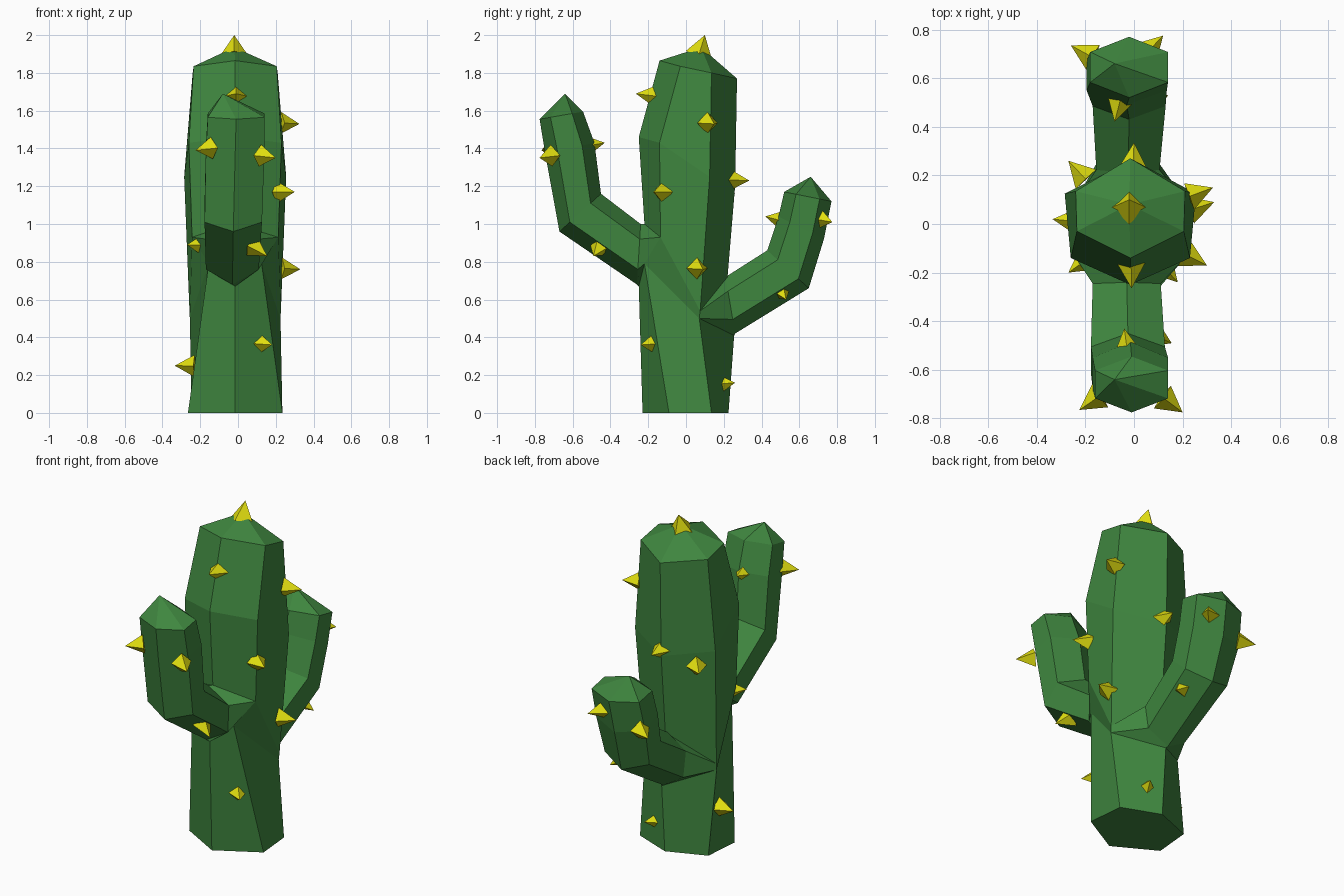
import bpy, bmesh
from math import sin, cos, pi
from mathutils import Vector
from mathutils.geometry import intersect_point_line

default = bpy.data.objects.get("Cube")
if default:
    bpy.data.objects.remove(default)


def material(name, rgb):
    mat = bpy.data.materials.new(name)
    mat.use_nodes = True
    color = (*rgb, 1)
    mat.diffuse_color = color
    mat.node_tree.nodes["Principled BSDF"].inputs["Base Color"].default_value = color
    return mat


GREEN = material("cactus green", (.05, .24, .05))
YELLOW = material("spine yellow", (.76, .74, .005))


def finish(name, bm, mat):
    bmesh.ops.recalc_face_normals(bm, faces=bm.faces)
    mesh = bpy.data.meshes.new(name)
    bm.to_mesh(mesh)
    bm.free()
    mesh.materials.append(mat)
    obj = bpy.data.objects.new(name, mesh)
    bpy.context.collection.objects.link(obj)
    return obj


body = bmesh.new()


def trunk_loop(front, front_side, back_side, back, middle=-.015):
    """Six-sided loop from its front, side and back corners, mirrored across x."""
    def corner(sign, x, y, z):
        return body.verts.new((middle + sign * x, y, z))
    return [corner(0, 0, *front), corner(1, *front_side), corner(1, *back_side),
            corner(0, 0, *back), corner(-1, *back_side), corner(-1, *front_side)]


def arm_loop(centre, half_width, tilt):
    """Regular six-sided loop; tilt is the y and z reach of its inner corner."""
    loop = []
    for k in range(6):
        a = k * pi / 3
        offset = (half_width * sin(a) / sin(pi / 3), tilt[0] * cos(a), tilt[1] * cos(a))
        loop.append(body.verts.new(Vector(centre) + Vector(offset)))
    return loop


def bridge(low, high, sides=range(6)):
    for k in sides:
        n = (k + 1) % 6
        body.faces.new((low[k], low[n], high[n], high[k]))


def close(loop, apex):
    tip = body.verts.new(apex)
    for k in range(6):
        body.faces.new((loop[k], loop[(k + 1) % 6], tip))


def axis_of(loops, apex):
    centres = [sum((v.co for v in loop), Vector()) / 6 for loop in loops]
    return centres + [Vector(apex)]


# Trunk, left open at the front and back where the arms grow out
base, lower, upper, shoulder, crown = trunk = [
    trunk_loop((-.23, 0), (.25, -.09, 0), (.23, .135, 0), (.225, 0)),
    trunk_loop((-.25, .67), (.14, -.22, .79), (.24, .07, .5), (.255, .41)),
    trunk_loop((-.22, 1), (.228, -.135, .93), (.242, .075, .54), (.22, .72)),
    trunk_loop((-.25, 1.46), (.245, -.14, 1.43), (.27, .125, 1.25), (.26, 1.2)),
    trunk_loop((-.14, 1.865), (.22, -.03, 1.835), (.225, .135, 1.8), (.27, 1.77)),
]
trunk_top = (-.02, .08, 1.935)
body.faces.new(base)
bridge(base, lower)
bridge(lower, upper, sides=(1, 4))
bridge(upper, shoulder)
bridge(shoulder, crown)
close(crown, trunk_top)


def arm(opening, rings, apex):
    loops = [opening] + [arm_loop(*ring) for ring in rings]
    for low, high in zip(loops, loops[1:]):
        bridge(low, high)
    close(loops[-1], apex)
    return axis_of(loops, apex)


# Arms grow from the trunk openings
front_axis = arm(
    [upper[0], upper[1], lower[1], lower[0], lower[5], upper[5]],
    [((-.03, -.25, .84), .14, (.01, .16)),
     ((-.025, -.56, 1.06), .152, (.11, .1)),
     ((-.015, -.615, 1.4), .155, (.13, .03)),
     ((-.01, -.66, 1.575), .15, (.115, .02))], (-.08, -.64, 1.69))
back_axis = arm(
    [upper[3], upper[2], lower[2], lower[3], lower[4], upper[4]],
    [((-.025, .235, .57), .13, (-.025, .15)),
     ((-.02, .54, .76), .15, (-.11, .1)),
     ((-.03, .61, .98), .165, (-.12, .06)),
     ((-.02, .645, 1.145), .16, (-.125, .025))], (-.08, .66, 1.25))
trunk_axis = axis_of(trunk, trunk_top)
finish("cactus_body", body, GREEN)


def nearest_on_axis(point, axis):
    found = []
    for a, b in zip(axis, axis[1:]):
        t = intersect_point_line(point, a, b)[1]
        found.append(a.lerp(b, min(max(t, 0), 1)))
    return min(found, key=lambda p: (p - point).length)


def spine(name, tip, axis, length=.105, radius=.058):
    """Four-sided point growing straight out of its stem."""
    tip = Vector(tip)
    out = (tip - nearest_on_axis(tip, axis)).normalized()
    bm = bmesh.new()
    bmesh.ops.create_cone(bm, cap_ends=True, segments=4,
                          radius1=radius, radius2=0, depth=length)
    bmesh.ops.remove_doubles(bm, verts=bm.verts, dist=.0001)
    obj = finish(name, bm, YELLOW)
    obj.rotation_mode = 'QUATERNION'
    obj.rotation_quaternion = out.to_track_quat('Z', 'Y')
    obj.location = tip - out * length / 2


# Spine tips on each stem
SPINES = {
    "trunk": (trunk_axis, [(-.01, -.265, 1.69), (.325, .15, 1.53), (.3, -.17, 1.17),
                           (-.27, -.2, .89), (0, .335, 1.23), (-.27, .26, 1.16),
                           (-.335, .02, .25), (.1, .26, .16), (.33, .09, .76),
                           (.18, -.24, .36)]),
    "front_arm": (front_axis, [(-.225, -.765, 1.39), (.2, -.775, 1.35),
                               (-.04, -.43, 1.43), (.155, -.49, .83)]),
    "back_arm": (back_axis, [(-.08, .42, 1.04), (.12, .775, 1.01),
                             (-.26, .735, .945), (.14, .53, .6)]),
}
for stem_name, (axis, tips) in SPINES.items():
    for i, tip in enumerate(tips):
        spine(f"{stem_name}_spine_{i + 1}", tip, axis)
spine("top_spine", (-.02, .1, 2), trunk_axis, length=.11, radius=.072)
